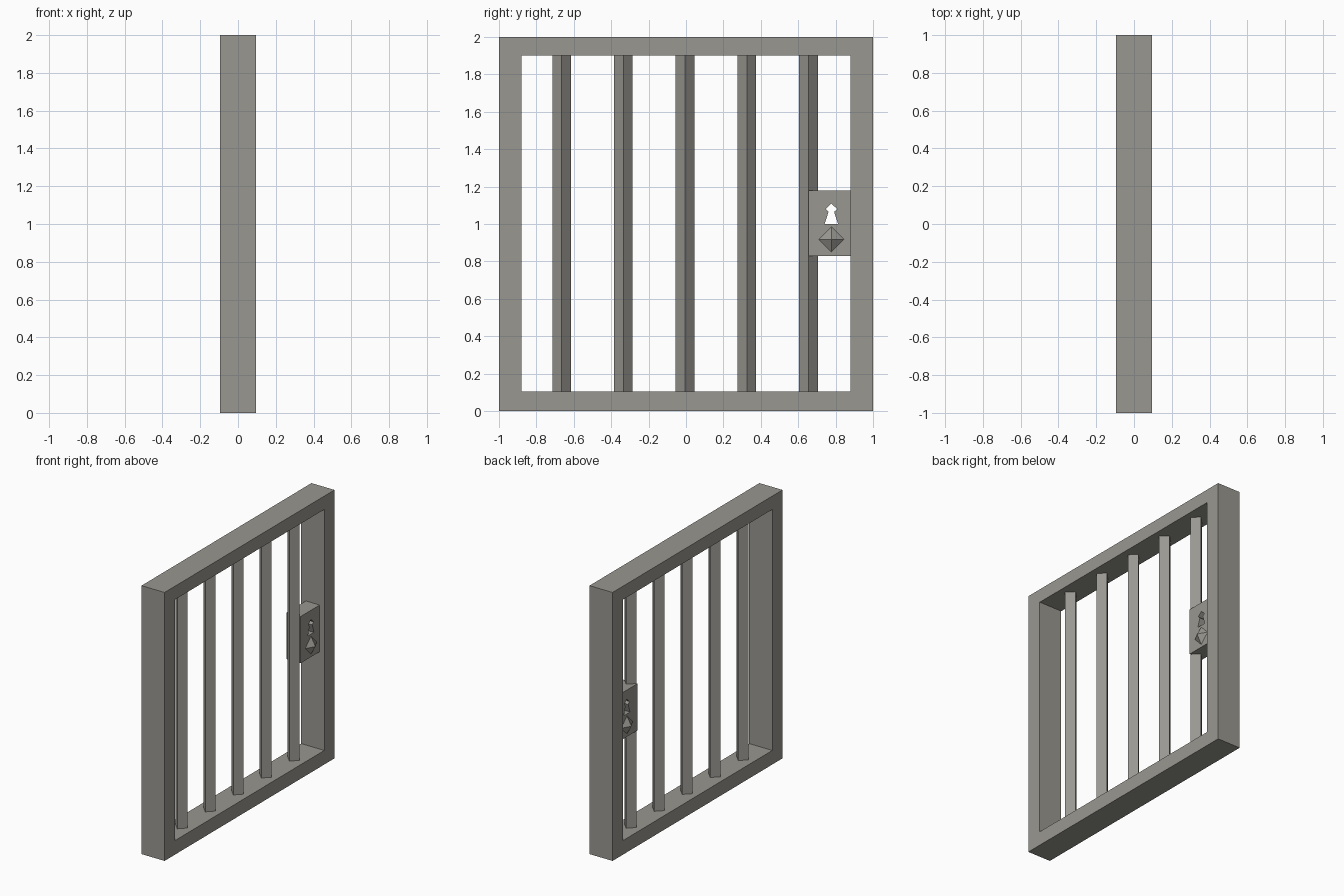
import bpy, bmesh, math

if "Cube" in bpy.data.objects:
    bpy.data.objects.remove(bpy.data.objects["Cube"])

stone = bpy.data.materials.new("warm_grey_iron")
stone.diffuse_color = (0.32, 0.31, 0.28, 1.0)
stone.use_nodes = True
stone.node_tree.nodes["Principled BSDF"].inputs["Base Color"].default_value = stone.diffuse_color


def add_object(name, mesh):
    obj = bpy.data.objects.new(name, mesh)
    bpy.context.scene.collection.objects.link(obj)
    mesh.materials.clear()
    mesh.materials.append(stone)
    return obj


def plate(name, outlines, half_thickness):
    """Flat plate in the YZ plane; the second outline becomes a through hole."""
    curve = bpy.data.curves.new(name + "_profile", 'CURVE')
    curve.dimensions = '2D'
    curve.fill_mode = 'BOTH'
    curve.extrude = half_thickness
    for pts in outlines:
        spline = curve.splines.new('POLY')
        spline.points.add(len(pts) - 1)
        for p, (y, z) in zip(spline.points, pts):
            p.co = (y, z, 0, 1)
        spline.use_cyclic_u = True
    temp = bpy.data.objects.new(name + "_profile", curve)
    bpy.context.scene.collection.objects.link(temp)
    bpy.context.view_layer.update()
    dg = bpy.context.evaluated_depsgraph_get()
    mesh = bpy.data.meshes.new_from_object(temp.evaluated_get(dg))
    bpy.data.objects.remove(temp)
    bm = bmesh.new()
    bm.from_mesh(mesh)
    bmesh.ops.remove_doubles(bm, verts=bm.verts, dist=1e-5)
    bmesh.ops.recalc_face_normals(bm, faces=bm.faces)
    for f in bm.faces:
        f.smooth = False
        f.material_index = 0
    bm.to_mesh(mesh)
    bm.free()
    obj = add_object(name, mesh)
    obj.rotation_euler = (math.pi / 2, 0, math.pi / 2)
    return obj


def four_sided(name, r1, r2, depth, location, rotation=(0, 0, 0)):
    """Diamond-section bar (r1 == r2) or pyramid (r2 == 0)."""
    mesh = bpy.data.meshes.new(name)
    bm = bmesh.new()
    bmesh.ops.create_cone(bm, cap_ends=True, segments=4,
                          radius1=r1, radius2=r2, depth=depth)
    bmesh.ops.remove_doubles(bm, verts=bm.verts, dist=1e-5)
    bm.to_mesh(mesh)
    bm.free()
    obj = add_object(name, mesh)
    obj.location = location
    obj.rotation_euler = rotation
    return obj


def rect(y0, y1, z0, z1):
    return [(y0, z0), (y1, z0), (y1, z1), (y0, z1)]


# Outer frame
plate("frame", [rect(-1, 1, 0, 2), rect(-0.88, 0.88, 0.105, 1.9)], 0.095)

# Vertical bars, diamond section
for i in range(5):
    y = -0.005 + 0.33 * (i - 2)
    four_sided(f"bar_{i + 1}", 0.05, 0.05, 1.795, (0, y, 1.0025))

# Lock box with keyhole cut right through
LOCK_Y, LOCK_X = 0.777, 0.057
half = [(0.036, 1.0), (0.015, 1.065), (0.031, 1.08)]
keyhole = ([(LOCK_Y + d, z) for d, z in half] + [(LOCK_Y, 1.11)]
           + [(LOCK_Y - d, z) for d, z in reversed(half)])
plate("lock_box", [rect(0.655, 0.88, 0.83, 1.178), keyhole], LOCK_X)

# Pyramid knob on each side of the lock
for name, s in (("knob_right", 1), ("knob_left", -1)):
    four_sided(name, 0.067, 0, 0.038, (s * (LOCK_X + 0.019), LOCK_Y, 0.918),
               (0, s * math.pi / 2, 0))
